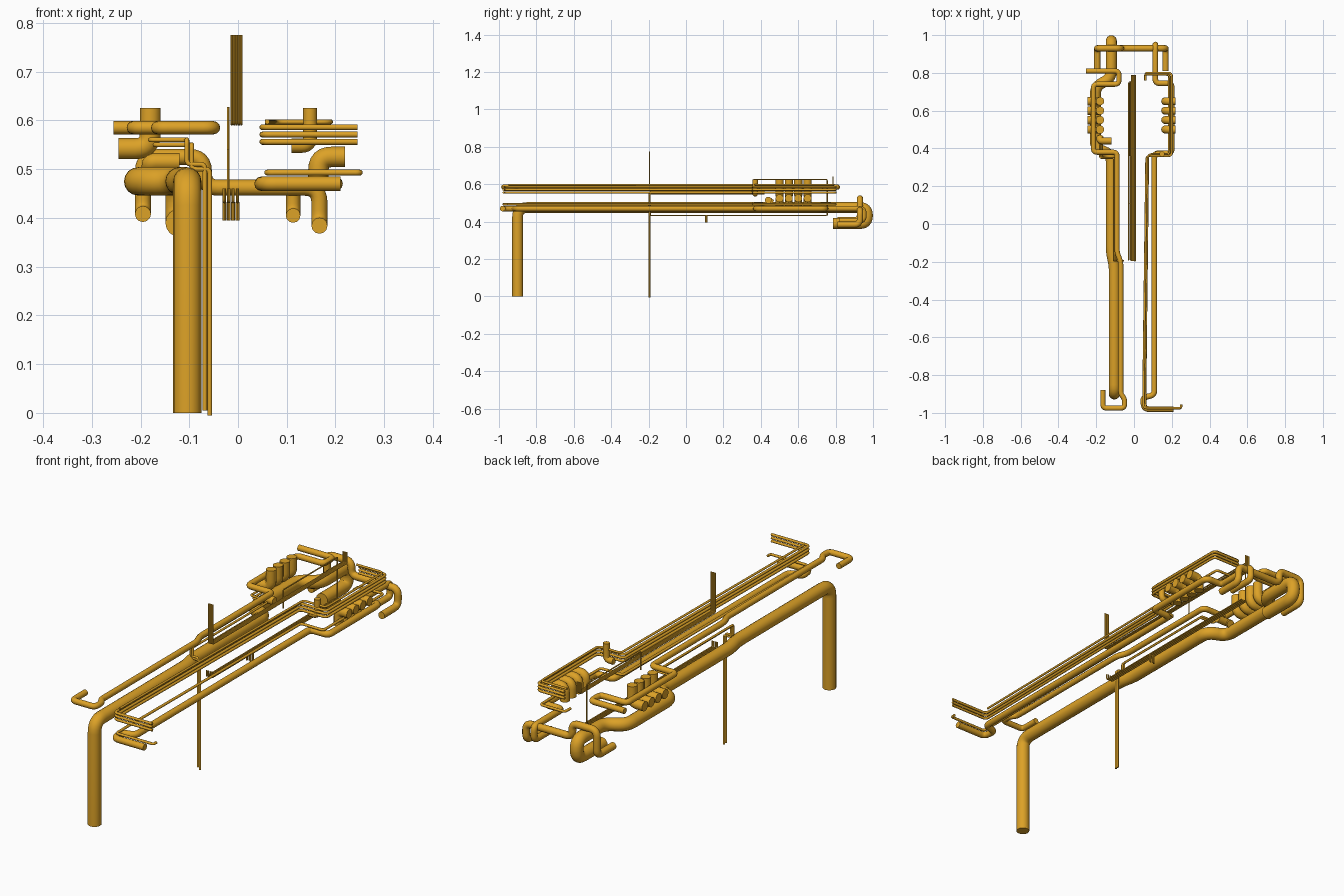
import bpy
from mathutils import Vector


def fillet(pts, rad, steps=6):
    """Round the inner corners of a polyline."""
    pts = [Vector(p) for p in pts]
    out = [pts[0]]
    for a, b, c in zip(pts, pts[1:], pts[2:]):
        u, v = a - b, c - b
        d = min(rad, u.length * 0.48, v.length * 0.48)
        s, e = b + u.normalized() * d, b + v.normalized() * d
        for i in range(steps + 1):
            t = i / steps
            out.append(s * (1 - t) ** 2 + b * 2 * t * (1 - t) + e * t * t)
    out.append(pts[-1])
    return out


def tube(name, pts, r, bend=None, res=4):
    """Capped round pipe along a path with rounded bends."""
    cu = bpy.data.curves.new(name, 'CURVE')
    cu.dimensions = '3D'
    cu.bevel_depth = r
    cu.bevel_resolution = res
    cu.use_fill_caps = True
    path = fillet(pts, bend or r * 1.6)
    sp = cu.splines.new('POLY')
    sp.points.add(len(path) - 1)
    for p, co in zip(sp.points, path):
        p.co = (*co, 1)
    ob = bpy.data.objects.new(name, cu)
    bpy.context.collection.objects.link(ob)
    bpy.ops.object.select_all(action='DESELECT')
    ob.select_set(True)
    bpy.context.view_layer.objects.active = ob
    bpy.ops.object.convert(target='MESH')
    ob = bpy.context.object
    bpy.ops.object.shade_smooth_by_angle(angle=0.7)
    ob.data.materials.append(orange)
    return ob


def flat(z, pts):
    return [(x, y, z) for x, y in pts]


def shift(pts, dx=0, dy=0, dz=0):
    return [(x + dx, y + dy, z + dz) for x, y, z in pts]


orange = bpy.data.materials.new("orange_pipe")
orange.diffuse_color = (0.72, 0.36, 0.02, 1)

# main exhaust: front riser, long run, outward bay, back return bend
tube("main_pipe", [(-.104, -.9, 0), (-.104, -.9, .475), (-.104, -.22, .475),
                   (-.12, -.15, .475), (-.12, .37, .475), (-.205, .40, .475),
                   (-.205, .73, .475), (-.12, .77, .475), (-.12, .97, .475),
                   (-.12, .97, .39), (-.12, .785, .39)], .029, .05, 6)

# upper left pipe with hooked ends
tube("upper_left_pipe", flat(.585, [(-.165, -.88), (-.165, -.975), (-.05, -.975),
     (-.05, -.925), (-.07, -.9), (-.07, -.2), (-.09, -.15), (-.09, .38),
     (-.215, .38), (-.215, .74), (-.08, .74), (-.08, .81), (-.255, .81)]), .0135)

# lower right pipe with hooked front end and drop at the back
tube("lower_right_pipe", flat(.47, [(.21, -.98), (.055, -.98), (.045, -.92),
     (.108, -.905), (.108, .375), (.2, .375), (.2, .745), (.113, .745),
     (.113, .95)]) + [(.113, .95, .405), (.113, .82, .405)], .015)

# back cross pipe joining both sides
tube("cross_pipe", [(.167, .81, .384), (.167, .93, .384), (.167, .93, .462),
                    (-.07, .93, .462), (-.07, .93, .525), (-.195, .93, .525),
                    (-.195, .93, .408), (-.195, .81, .408)], .0165, .03)

# stacked thin pipes on the upper right
upper = [(.245, -.975), (.05, -.975), (.05, -.9), (.066, .36),
         (.2, .36), (.2, .8), (.06, .8)]
for i, z in enumerate((.556, .571, .586)):
    tube(f"upper_right_line_{i}", flat(z, upper), .006, .02)
tube("upper_right_top_line", flat(.597, [(.06, -.95), (.06, -.9), (.075, .37),
     (.19, .37), (.19, .79), (.055, .79)]), .005, .02)

# thin line above the lower right pipe
tube("lower_right_line", flat(.493, [(.25, -.955), (.25, -.975), (.06, -.975),
     (.06, -.9), (.07, .36), (.185, .36), (.185, .8), (.06, .8), (.06, .76)]),
     .006, .015)

# rows of four elbows in each bay
for i in range(4):
    y = .5 + .05 * i
    tube(f"left_elbow_{i}", [(-.245, y, .542), (-.18, y, .542), (-.18, y, .625)],
         .022, .032, 5)
    tube(f"right_elbow_{i}", [(.165, y, .46), (.165, y, .525), (.22, y, .525)],
         .021, .032, 5)

# feed elbows for the bays
tube("left_feed", [(-.12, .44, .515), (-.18, .44, .515), (-.18, .46, .5)], .018, .03)
tube("right_stub", [(.148, .37, .625), (.148, .37, .548), (.11, .37, .548)], .0145, .02)

# pair of thin lines rising from the floor and stepping out to the left
leg = [(-.063, -.195, 0), (-.063, -.195, .505), (-.1, -.195, .505),
       (-.1, -.195, .555), (-.1, .35, .555), (-.175, .35, .555), (-.175, .42, .555)]
for i, d in enumerate((-.005, .005)):
    tube(f"floor_line_{i}", shift(leg, d, 0, -d), .005, .01, 3)

# central wire bundles
for i in range(5):
    x = -.013 + i * .005
    tube(f"mast_wire_{i}", [(x, -.195, .775), (x, -.195, .592), (x, .787, .592),
                            (x, .787, .642)], .0026, .006, 2)
for i in range(4):
    x = -.028 + i * .009
    tube(f"lower_wire_{i}", [(x, -.19, .46), (x, -.19, .433), (x, .75, .433)],
         .0033, .006, 2)
    tube(f"wire_drop_{i}", [(x, .105 + .006 * (i % 2), .433),
                            (x, .105 + .006 * (i % 2), .395)], .004, .006, 2)
tube("wire_loop", [(-.02, .36, .54), (-.02, .36, .625), (-.02, .755, .625),
                   (-.02, .755, .433)], .003, .006, 2)
